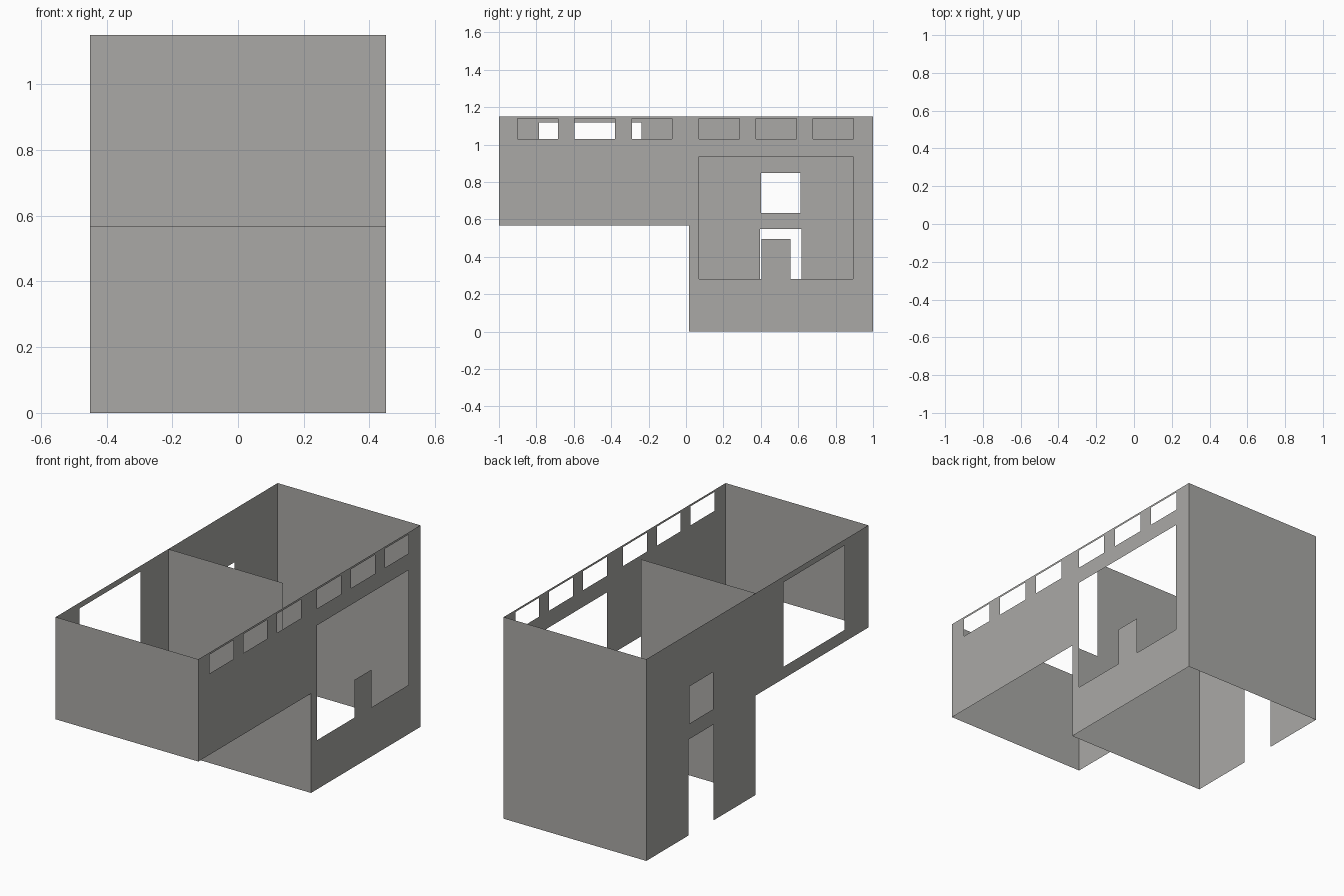
import bpy, bmesh

if "Cube" in bpy.data.objects:
    bpy.data.objects.remove(bpy.data.objects["Cube"])

W = 0.45        # half width
TOP = 1.15      # wall top
MID = 0.567     # underside of the raised front half
STEP = 0.015    # y of the step and partition wall

grey = bpy.data.materials.new("warm grey")
grey.diffuse_color = (0.40, 0.395, 0.38, 1)
grey.use_nodes = True
grey.node_tree.nodes["Principled BSDF"].inputs["Base Color"].default_value = grey.diffuse_color


def wall(name, place, solids, holes=(), flip=False):
    """Thin wall: union of rectangles (u0, u1, z0, z1) minus rectangular holes."""
    rects = list(solids) + list(holes)
    us = sorted({u for r in rects for u in r[:2]})
    zs = sorted({z for r in rects for z in r[2:]})
    inside = lambda r, u, z: r[0] < u < r[1] and r[2] < z < r[3]
    bm = bmesh.new()
    verts = {}

    def vert(u, z):
        if (u, z) not in verts:
            verts[(u, z)] = bm.verts.new(place(u, z))
        return verts[(u, z)]

    for u0, u1 in zip(us, us[1:]):
        for z0, z1 in zip(zs, zs[1:]):
            u, z = (u0 + u1) / 2, (z0 + z1) / 2
            if any(inside(r, u, z) for r in solids) and not any(inside(r, u, z) for r in holes):
                ring = [vert(u0, z0), vert(u1, z0), vert(u1, z1), vert(u0, z1)]
                bm.faces.new(ring[::-1] if flip else ring)
    mesh = bpy.data.meshes.new(name)
    bm.to_mesh(mesh)
    bm.free()
    mesh.materials.append(grey)
    obj = bpy.data.objects.new(name, mesh)
    bpy.context.collection.objects.link(obj)
    return obj


side = [(-1, STEP, MID, TOP), (STEP, 1, 0, TOP)]

# Right wall: clerestory windows and a large opening with an upright tab on its sill
windows = [(y, y + 0.215, 1.03, 1.138) for y in (-0.9, -0.595, -0.29, 0.07, 0.375, 0.68)]
opening = [(0.07, 0.405, 0.28, 0.935), (0.56, 0.893, 0.28, 0.935), (0.405, 0.56, 0.495, 0.935)]
wall("right_wall", lambda y, z: (W, y, z), side, windows + opening)

# Left wall: doorway, window above it, large front window
wall("left_wall", lambda y, z: (-W, y, z), side,
     [(0.395, 0.618, 0, 0.547), (0.4, 0.613, 0.635, 0.847), (-0.787, -0.237, 0.635, 1.117)], True)

# End walls
wall("front_wall", lambda x, z: (x, -1, z), [(-W, W, MID, TOP)])
wall("back_wall", lambda x, z: (x, 1, z), [(-W, W, 0, TOP)], flip=True)

# Step wall below, partition above with a passage at the right
wall("partition_wall", lambda x, z: (x, STEP, z), [(-W, W, 0, MID), (-W, 0.272, MID, TOP)])
